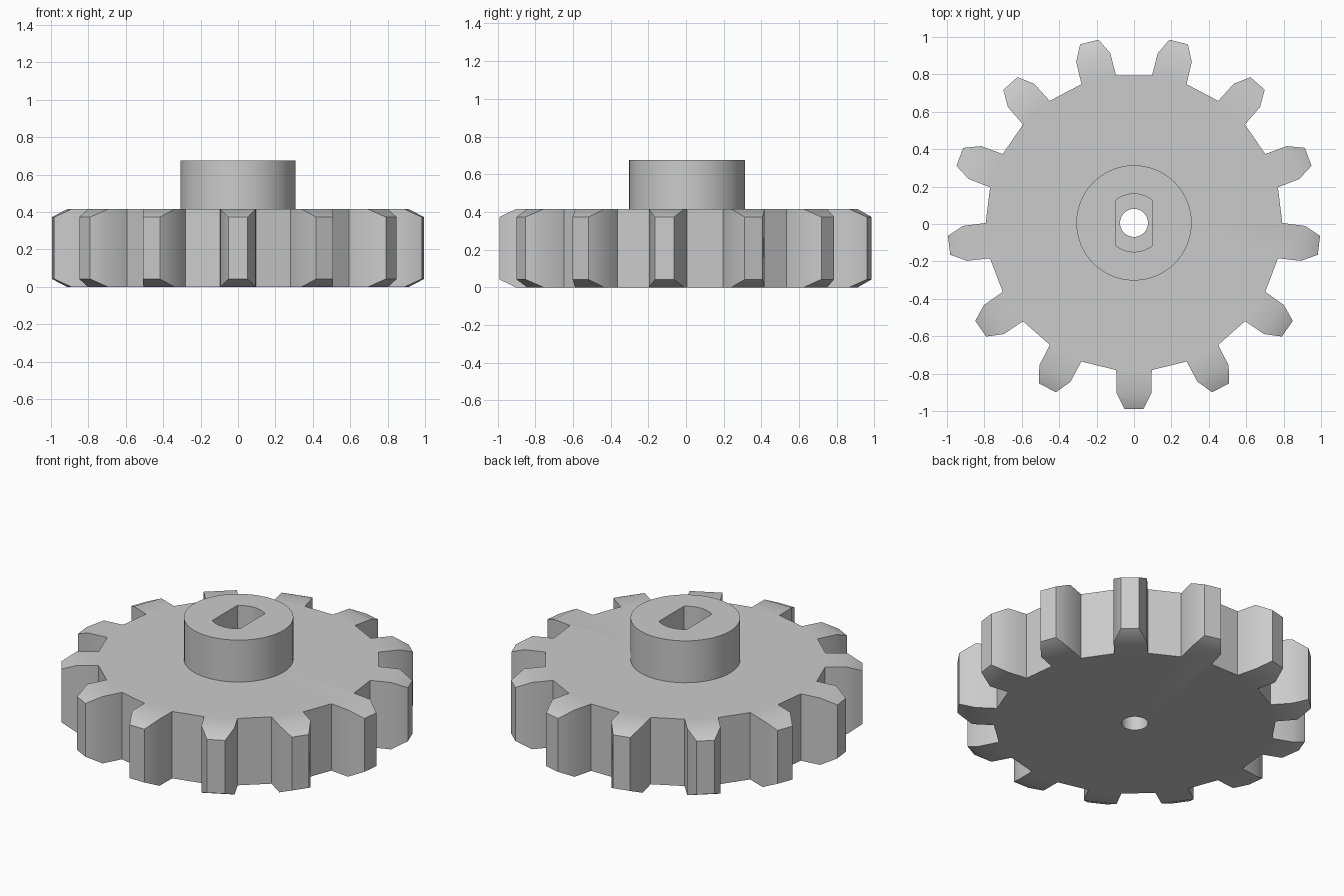
import bpy, bmesh, math
from mathutils import Matrix, Vector

if "Cube" in bpy.data.objects:
    bpy.data.objects.remove(bpy.data.objects["Cube"])

TEETH = 13
CY = 0.006            # shaft axis, offset so the bounds are centred
THICK, CHAMFER = 0.415, 0.042
HUB_R, HUB_TOP = 0.308, 0.675
SLOT_R, SLOT_HALF, SLOT_FLOOR = 0.155, 0.095, 0.2
BORE_R = 0.075

grey = bpy.data.materials.new("plain grey")
grey.use_nodes = True
colour = (0.6, 0.6, 0.6, 1)
grey.diffuse_color = colour
grey.node_tree.nodes["Principled BSDF"].inputs["Base Color"].default_value = colour


def make_object(name, bm):
    bmesh.ops.recalc_face_normals(bm, faces=bm.faces)
    mesh = bpy.data.meshes.new(name)
    bm.to_mesh(mesh)
    bm.free()
    mesh.materials.append(grey)
    obj = bpy.data.objects.new(name, mesh)
    bpy.context.collection.objects.link(obj)
    return obj


def prism(name, outline, z0, z1):
    bm = bmesh.new()
    base = bm.faces.new([bm.verts.new((x, y + CY, z0)) for x, y in outline])
    grown = bmesh.ops.extrude_face_region(bm, geom=[base], use_keep_orig=True)
    top = [v for v in grown["geom"] if isinstance(v, bmesh.types.BMVert)]
    bmesh.ops.translate(bm, verts=top, vec=(0, 0, z1 - z0))
    return make_object(name, bm)


def circle(r, n=64):
    return [(r * math.cos(2 * math.pi * i / n), r * math.sin(2 * math.pi * i / n))
            for i in range(n)]


def gear():
    # Half-tooth profile pointing to -y: half width, distance, chamfer drop
    half = [(0.095, 0.787, 0), (0.094, 0.91, 0), (0.051, 0.996, CHAMFER)]
    profile = [(-w, -d, c) for w, d, c in half] + [(w, -d, c) for w, d, c in half[::-1]]
    bm = bmesh.new()
    low, high = [], []
    for i in range(TEETH):
        turn = Matrix.Rotation(2 * math.pi * i / TEETH, 3, "Z")
        for x, y, drop in profile:
            p = turn @ Vector((x, y, 0))
            low.append(bm.verts.new((p.x, p.y + CY, drop)))
            high.append(bm.verts.new((p.x, p.y + CY, THICK - drop)))
    count = len(low)
    # Flanks, tips and valleys
    for i in range(count):
        j = (i + 1) % count
        bm.faces.new((low[i], low[j], high[j], high[i]))
    # Flat discs and the sloped tooth ends
    for ring in (low, high):
        bm.faces.new([v for i, v in enumerate(ring) if i % 6 not in (2, 3)])
        for i in range(1, count, 6):
            bm.faces.new(ring[i:i + 4])
    return make_object("gear_wheel", bm)


def combine(target, tool, operation):
    mod = target.modifiers.new(operation.lower(), "BOOLEAN")
    mod.object, mod.operation, mod.solver = tool, operation, "EXACT"
    bpy.context.view_layer.objects.active = target
    bpy.ops.object.modifier_apply(modifier=mod.name)
    bpy.data.objects.remove(tool)


wheel = gear()

# Round hub on the upper face
combine(wheel, prism("hub", circle(HUB_R), THICK - 0.1, HUB_TOP), "UNION")

# Shaft slot: a circle with two flat sides
flat = math.acos(SLOT_HALF / SLOT_R)
arc = [flat + (math.pi - 2 * flat) * i / 16 for i in range(17)]
slot = [(SLOT_R * math.cos(a), SLOT_R * math.sin(a)) for a in arc]
slot += [(-x, -y) for x, y in slot]
combine(wheel, prism("slot_cutter", slot, SLOT_FLOOR, 1), "DIFFERENCE")

# Round bore through the bottom
combine(wheel, prism("bore_cutter", circle(BORE_R, 48), -0.2, 0.9), "DIFFERENCE")

bpy.ops.object.select_all(action="DESELECT")
wheel.select_set(True)
bpy.context.view_layer.objects.active = wheel
bpy.ops.object.shade_smooth_by_angle(angle=math.radians(30))
